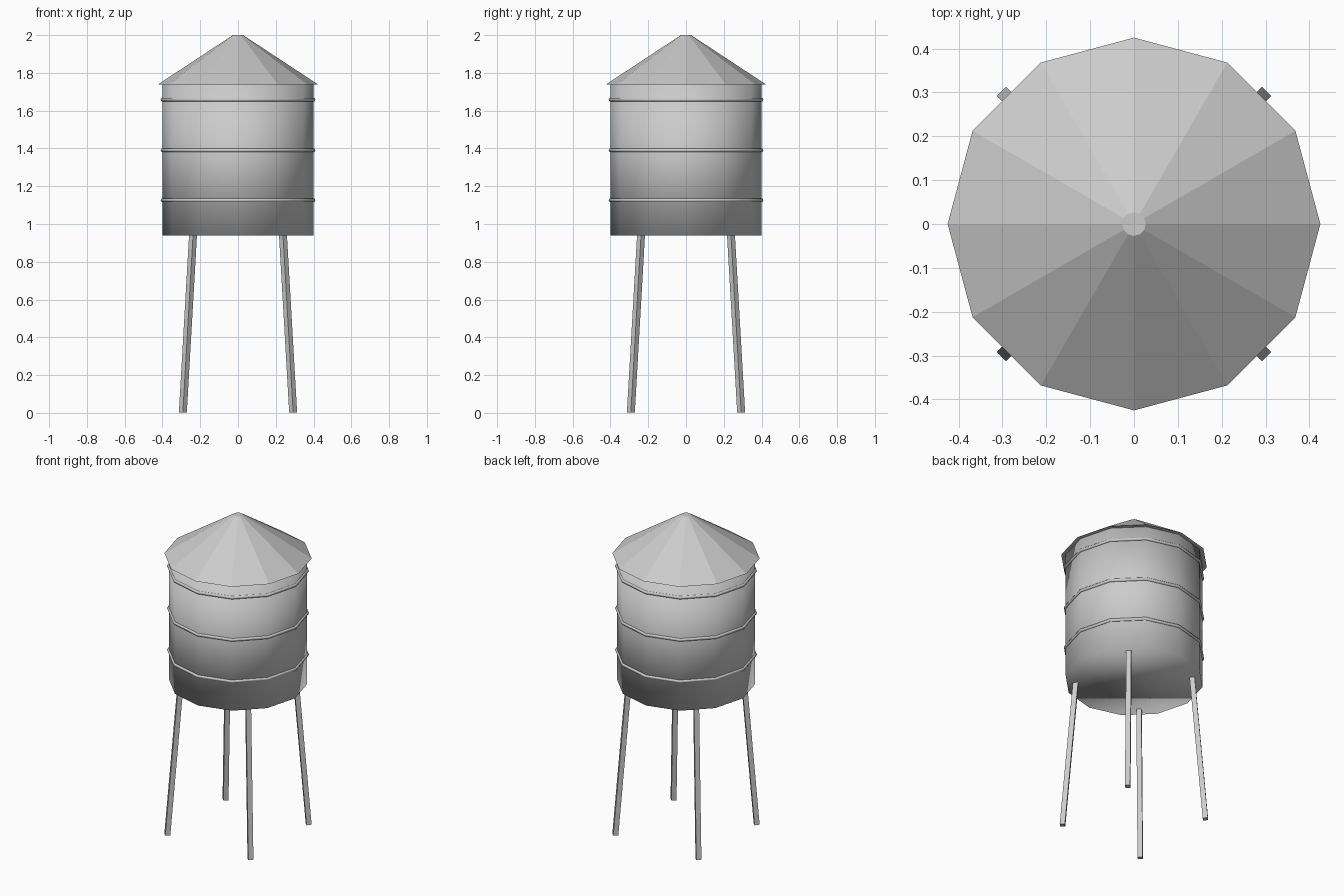
import bpy
from math import radians
from mathutils import Vector

if "Cube" in bpy.data.objects:
    bpy.data.objects.remove(bpy.data.objects["Cube"])

SIDES = 12


def finish(name, smooth):
    obj = bpy.context.object
    obj.name = name
    if smooth:
        bpy.ops.object.shade_smooth()
    else:
        bpy.ops.object.shade_flat()
    return obj


# Tank: closed twelve-sided drum, first corner on the x axis
bpy.ops.mesh.primitive_cylinder_add(vertices=SIDES, radius=0.4, depth=0.8,
                                    location=(0, 0, 1.34))
finish("tank", True)

# Roof: faceted cone with a small flat tip and a slight overhang
bpy.ops.mesh.primitive_cone_add(vertices=SIDES, radius1=0.425, radius2=0.027,
                                depth=0.262, location=(0, 0, 1.869))
finish("roof", False)

# Hoops around the tank
for i, z in enumerate((1.126, 1.39, 1.658)):
    bpy.ops.mesh.primitive_torus_add(major_segments=SIDES, minor_segments=6,
                                     major_radius=0.4, minor_radius=0.01,
                                     location=(0, 0, z))
    finish(f"hoop_{i + 1}", True)

# Splayed square legs, one per diagonal
for sx, sy, name in ((-1, -1, "front_left_leg"), (1, -1, "front_right_leg"),
                     (-1, 1, "back_left_leg"), (1, 1, "back_right_leg")):
    foot = Vector((sx * 0.292, sy * 0.292, 0.002))
    top = Vector((sx * 0.237, sy * 0.237, 0.96))
    axis = top - foot
    tilt = Vector((0, 0, 1)).rotation_difference(axis)
    bpy.ops.mesh.primitive_cylinder_add(vertices=4, radius=0.021,
                                        depth=axis.length,
                                        location=(foot + top) / 2,
                                        rotation=tilt.to_euler())
    finish(name, False)
    bpy.ops.object.shade_smooth_by_angle(angle=radians(30))
